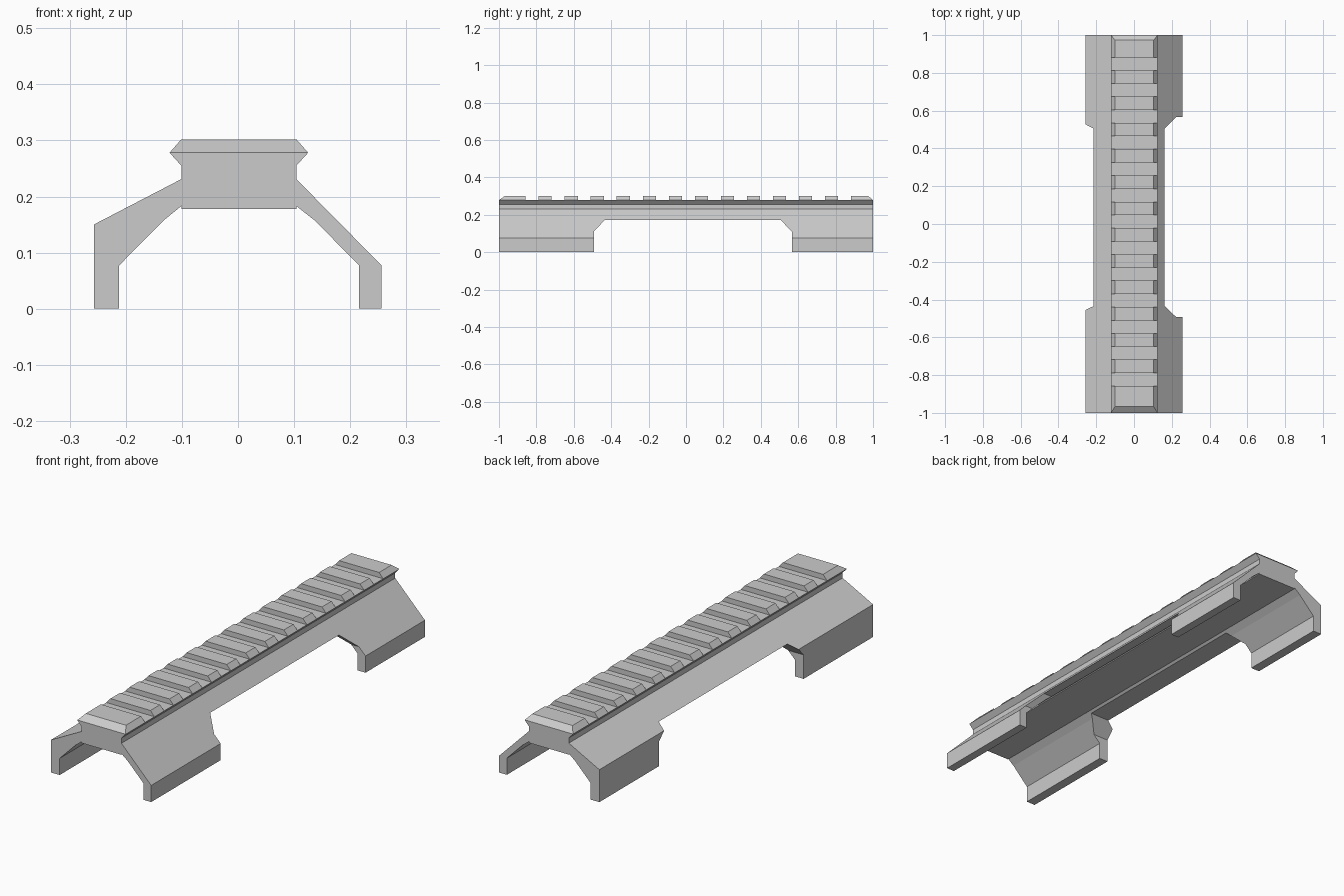
import bpy
import bmesh

if "Cube" in bpy.data.objects:
    bpy.data.objects.remove(bpy.data.objects["Cube"])


def prism(name, profile, axis, start, end):
    """Extrude a closed 2D profile along x (profile = y,z) or y (profile = x,z)."""
    def place(p, d):
        return (d, p[0], p[1]) if axis == "x" else (p[0], d, p[1])
    bm = bmesh.new()
    a = [bm.verts.new(place(p, start)) for p in profile]
    b = [bm.verts.new(place(p, end)) for p in profile]
    bm.faces.new(a)
    bm.faces.new(b[::-1])
    n = len(profile)
    for i in range(n):
        j = (i + 1) % n
        bm.faces.new((a[i], b[i], b[j], a[j]))
    bmesh.ops.recalc_face_normals(bm, faces=bm.faces)
    mesh = bpy.data.meshes.new(name)
    bm.to_mesh(mesh)
    bm.free()
    obj = bpy.data.objects.new(name, mesh)
    bpy.context.collection.objects.link(obj)
    return obj


def cut(target, cutter):
    """Subtract the cutter, then remove it."""
    mod = target.modifiers.new("cut", "BOOLEAN")
    mod.operation = "DIFFERENCE"
    mod.solver = "EXACT"
    mod.object = cutter
    bpy.context.view_layer.objects.active = target
    bpy.ops.object.modifier_apply(modifier=mod.name)
    bpy.data.objects.remove(cutter, do_unlink=True)


# Rail and saddle: one cross-section along the whole length
section = [
    (-0.257, 0), (-0.257, 0.15), (-0.101, 0.231), (-0.101, 0.255),
    (-0.122, 0.278), (-0.101, 0.302), (0.104, 0.302), (0.125, 0.278),
    (0.104, 0.255), (0.104, 0.231), (0.256, 0.077), (0.256, 0),
    (0.216, 0), (0.216, 0.077), (0.137, 0.157), (0.104, 0.183),
    (0.104, 0.178), (-0.101, 0.178), (-0.101, 0.183), (-0.133, 0.157),
    (-0.212, 0.077), (-0.212, 0),
]
mount = prism("rail_mount", section, "y", -1, 1)

# Window with chamfered corners that splits each side wall into two legs
window = [(-0.492, -0.1), (-0.492, 0.111), (-0.435, 0.172),
          (0.506, 0.172), (0.566, 0.111), (0.566, -0.1)]
cut(mount, prism("leg_window", window, "x", -0.5, 0.5))

# Cross slots in the top of the rail
SLOT_FLOOR = 0.2785
for i in range(13):
    y = -0.8225 + i * 0.1392
    slot = [(y - 0.0345, SLOT_FLOOR), (y + 0.0345, SLOT_FLOOR),
            (y + 0.0345, 0.4), (y - 0.0345, 0.4)]
    cut(mount, prism("slot", slot, "x", -0.3, 0.3))

# Sloped ends of the rail top
for s, run in ((-1, 0.033), (1, 0.027)):
    rise = 0.302 - SLOT_FLOOR
    wedge = [(s * 1.1, SLOT_FLOOR), (s, SLOT_FLOOR),
             (s * (1 - 3 * run), SLOT_FLOOR + 3 * rise),
             (s * 1.1, SLOT_FLOOR + 3 * rise)]
    cut(mount, prism("end_slope", wedge, "x", -0.3, 0.3))
